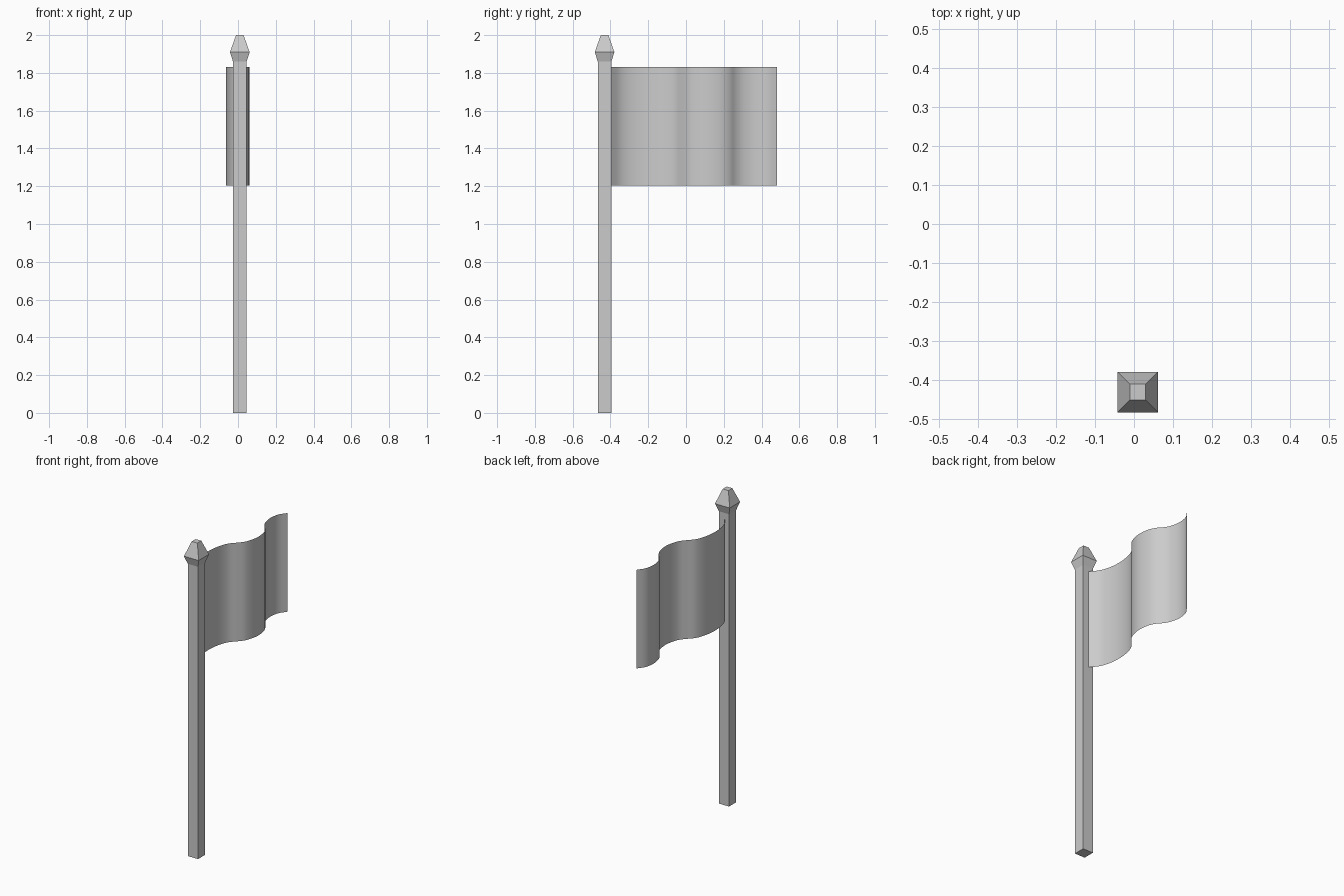
import bpy, bmesh
from mathutils import Vector

if "Cube" in bpy.data.objects:
    bpy.data.objects.remove(bpy.data.objects["Cube"])

CX, CY = 0.0095, -0.431   # pole axis


def new_object(name, bm):
    bmesh.ops.recalc_face_normals(bm, faces=bm.faces)
    mesh = bpy.data.meshes.new(name)
    bm.to_mesh(mesh)
    bm.free()
    obj = bpy.data.objects.new(name, mesh)
    bpy.context.collection.objects.link(obj)
    return obj


def square_loft(name, profile):
    """Stack square sections given as (z, half width), capped at both ends."""
    bm = bmesh.new()
    rings = [[bm.verts.new((CX + sx * h, CY + sy * h, z))
              for sx, sy in ((-1, -1), (1, -1), (1, 1), (-1, 1))]
             for z, h in profile]
    for a, b in zip(rings, rings[1:]):
        for i in range(4):
            j = (i + 1) % 4
            bm.faces.new((a[i], a[j], b[j], b[i]))
    bm.faces.new(rings[0][::-1])
    bm.faces.new(rings[-1])
    return new_object(name, bm)


def smooth_path(pts, steps):
    """Catmull-Rom curve through the points."""
    p = [Vector(q) for q in pts]
    p = [2 * p[0] - p[1]] + p + [2 * p[-1] - p[-2]]
    out = []
    for a, b, c, d in zip(p, p[1:], p[2:], p[3:]):
        for k in range(steps):
            t = k / steps
            out.append(0.5 * (2 * b + (c - a) * t + (2 * a - 5 * b + 4 * c - d) * t ** 2
                              + (3 * b - a - 3 * c + d) * t ** 3))
    return out + [p[-2]]


# square pole with its pointed finial
square_loft("pole_with_finial", [(0, 0.036), (1.86, 0.036), (1.91, 0.052), (2.0, 0.02)])

# waving cloth: thin sheet along a wavy (x, y) path
wave = [(0.008, -0.396), (-0.033, -0.345), (-0.056, -0.28), (-0.063, -0.2),
        (-0.053, -0.12), (-0.03, -0.058), (0.008, -0.014), (0.04, 0.03),
        (0.059, 0.105), (0.053, 0.18), (0.031, 0.23), (0.001, 0.265),
        (-0.02, 0.305), (-0.031, 0.365), (-0.021, 0.43), (0.012, 0.482)]
bm = bmesh.new()
columns = [[bm.verts.new((q.x, q.y, z)) for z in (1.203, 1.831)] for q in smooth_path(wave, 4)]
for a, b in zip(columns, columns[1:]):
    bm.faces.new((a[0], b[0], b[1], a[1])).smooth = True
new_object("flag_cloth", bm)
